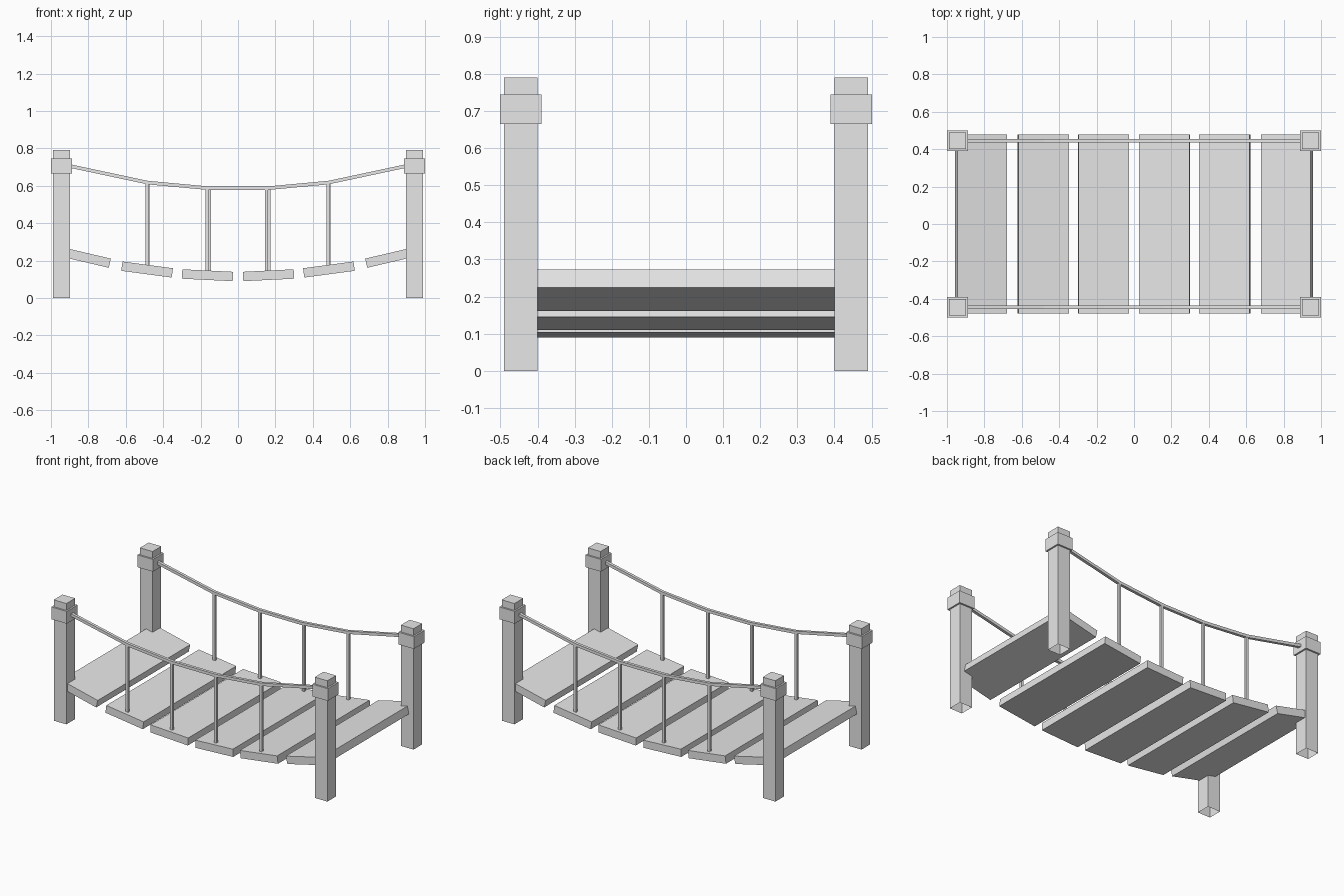
import bpy, bmesh
from math import radians
from mathutils import Matrix

cube = bpy.data.objects.get("Cube")
if cube:
    bpy.data.objects.remove(cube, do_unlink=True)

grey = bpy.data.materials.new("plain_grey")
grey.use_nodes = True
colour = (0.8, 0.8, 0.8, 1)
grey.diffuse_color = colour
grey.node_tree.nodes["Principled BSDF"].inputs["Base Color"].default_value = colour


def finish(name, bm):
    bmesh.ops.recalc_face_normals(bm, faces=bm.faces)
    mesh = bpy.data.meshes.new(name)
    bm.to_mesh(mesh)
    bm.free()
    mesh.materials.append(grey)
    obj = bpy.data.objects.new(name, mesh)
    bpy.context.collection.objects.link(obj)
    return obj


def box(name, centre, size, tilt=0, open_bottom=False):
    bm = bmesh.new()
    matrix = (Matrix.Translation(centre) @ Matrix.Rotation(radians(tilt), 4, "Y")
              @ Matrix.Diagonal((*size, 1)))
    bmesh.ops.create_cube(bm, size=1, matrix=matrix)
    obj = finish(name, bm)
    if open_bottom:
        bm = bmesh.new()
        bm.from_mesh(obj.data)
        low = min(bm.faces, key=lambda f: f.calc_center_median().z)
        bmesh.ops.delete(bm, geom=[low], context="FACES_ONLY")
        bm.to_mesh(obj.data)
        bm.free()
    return obj


def rail(name, path, y, thickness):
    """Square bar following a path of (x, z) points."""
    h = thickness / 2
    bm = bmesh.new()
    rings = [[bm.verts.new((x, y + dy, z + dz))
              for dy, dz in ((-h, -h), (h, -h), (h, h), (-h, h))] for x, z in path]
    for a, b in zip(rings, rings[1:]):
        for i in range(4):
            j = (i + 1) % 4
            bm.faces.new((a[i], a[j], b[j], b[i]))
    bm.faces.new(rings[0])
    bm.faces.new(rings[-1])
    return finish(name, bm)


POST_X, POST_Y = 0.944, 0.445

# Corner posts with collars
for sx, side in ((-1, "right"), (1, "left")):
    for sy, end in ((-1, "front"), (1, "back")):
        x, y = sx * POST_X, sy * POST_Y
        box(f"post_{end}_{side}", (x, y, 0.395), (0.091, 0.09, 0.79), open_bottom=True)
        box(f"collar_{end}_{side}", (x, y, 0.705), (0.112, 0.112, 0.08))

# Sagging deck planks: distance from the middle, height, tilt
planks = ((0.163, 0.1215, 2.8), (0.486, 0.152, 7.6), (0.818, 0.217, 13.2))
for i, (x, z, tilt) in enumerate(planks):
    for s, side in ((-1, "right"), (1, "left")):
        box(f"plank_{side}_{i + 1}", (s * x, 0, z), (0.272, 0.956, 0.05), -s * tilt)

# Hand rails
half = [(0.159, 0.587), (0.484, 0.617), (0.92, 0.71)]
path = [(-x, z) for x, z in reversed(half)] + half
for sy, end in ((-1, "front"), (1, "back")):
    rail(f"hand_rail_{end}", path, sy * POST_Y, 0.019)

    # Upright rods between the planks and the hand rail
    for i, (x, low, high) in enumerate(((-0.487, 0.155, 0.617), (-0.165, 0.125, 0.587),
                                        (0.152, 0.125, 0.587), (0.481, 0.155, 0.617))):
        box(f"rod_{end}_{i + 1}", (-sy * x, sy * POST_Y, (low + high) / 2),
            (0.017, 0.017, high - low))
